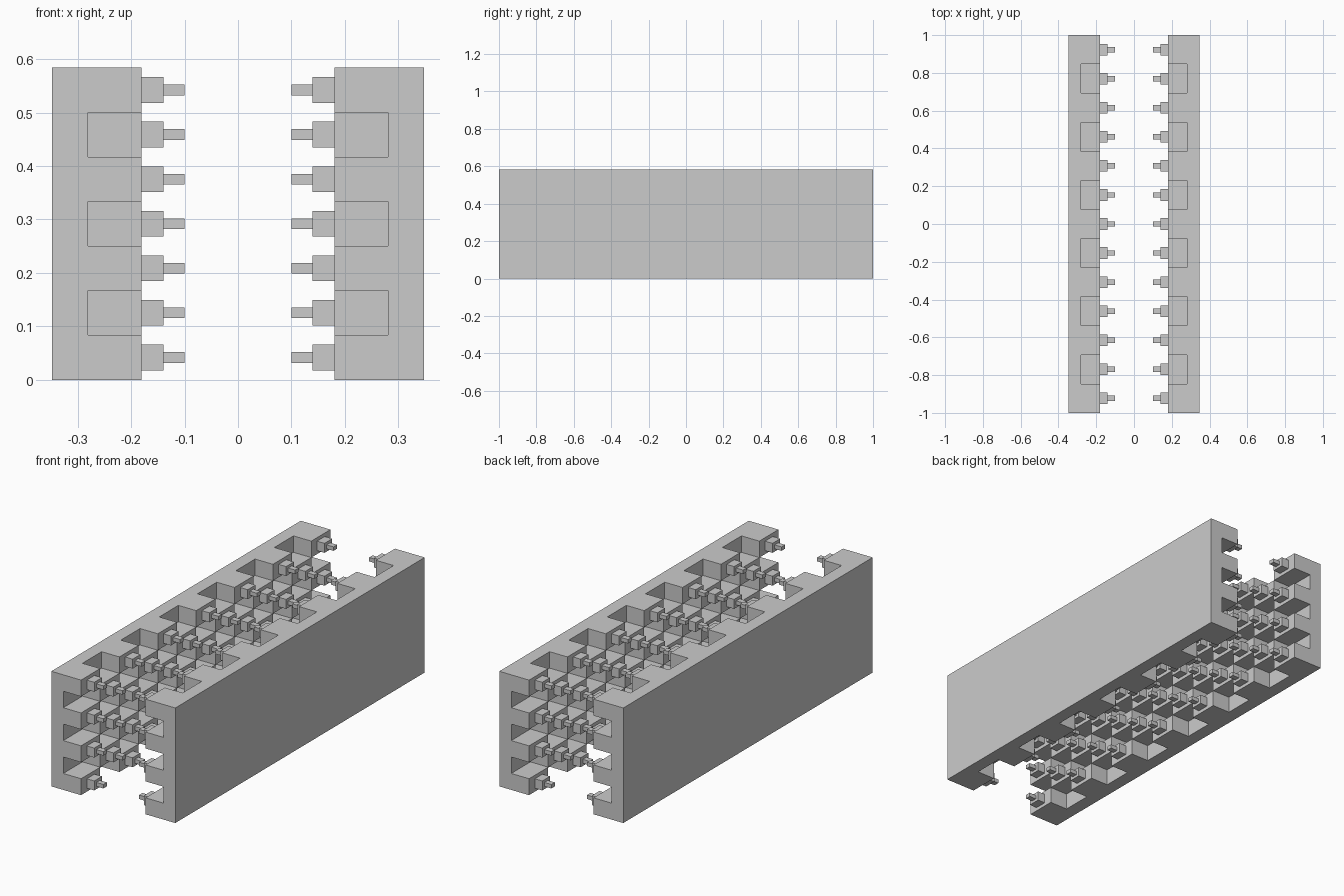
import bpy, bmesh

if "Cube" in bpy.data.objects:
    bpy.data.objects.remove(bpy.data.objects["Cube"])

COLS, ROWS = 13, 7
LEN, HEIGHT = 2.0, 0.584
CY, CZ = LEN / COLS, HEIGHT / ROWS
OUTER, FLOOR, INNER = 0.348, 0.281, 0.181
STEP, TIP = 0.139, 0.10


def add_box(bm, x0, x1, y0, y1, z0, z1, skip=""):
    """Outward-facing box; skip lists sides to leave open (i = -x, o = +x)."""
    v = [bm.verts.new((x, y, z)) for x in (x0, x1) for y in (y0, y1) for z in (z0, z1)]
    sides = {"i": (0, 1, 3, 2), "o": (4, 6, 7, 5), "f": (0, 4, 5, 1),
             "k": (2, 3, 7, 6), "b": (0, 2, 6, 4), "t": (1, 5, 7, 3)}
    for name, ids in sides.items():
        if name not in skip:
            bm.faces.new([v[i] for i in ids])


def finish(bm, name):
    """Make the right-hand part and mirror it to the left."""
    bmesh.ops.remove_doubles(bm, verts=bm.verts, dist=1e-5)
    mesh = bpy.data.meshes.new(name)
    bm.to_mesh(mesh)
    bm.free()
    ob = bpy.data.objects.new(name, mesh)
    bpy.context.collection.objects.link(ob)
    mod = ob.modifiers.new("mirror", "MIRROR")
    mod.use_axis[0] = True
    mod.use_mirror_merge = False


walls, pegs = bmesh.new(), bmesh.new()

# Plain backing slab, open towards the relief
add_box(walls, FLOOR, OUTER, -LEN / 2, LEN / 2, 0, HEIGHT, "i")

# Checkerboard relief: raised blocks with stepped pegs, alternating with pockets
for c in range(COLS):
    for r in range(ROWS):
        y0, z0 = -LEN / 2 + c * CY, r * CZ
        yc, zc = y0 + CY / 2, z0 + CZ / 2
        if (c + r) % 2:
            add_box(walls, FLOOR, OUTER, y0, y0 + CY, z0, z0 + CZ, "ofkbt")  # pocket floor
        else:
            add_box(walls, INNER, FLOOR, y0, y0 + CY, z0, z0 + CZ, "o")
            add_box(pegs, STEP, INNER, yc - 0.031, yc + 0.031, zc - 0.024, zc + 0.024)
            add_box(pegs, TIP, STEP, yc - 0.014, yc + 0.014, zc - 0.01, zc + 0.01)

# Drop corner points left unused by the pocket floors
bmesh.ops.delete(walls, geom=[v for v in walls.verts if not v.link_faces], context="VERTS")

finish(walls, "checkered_walls")
finish(pegs, "stepped_pegs")
